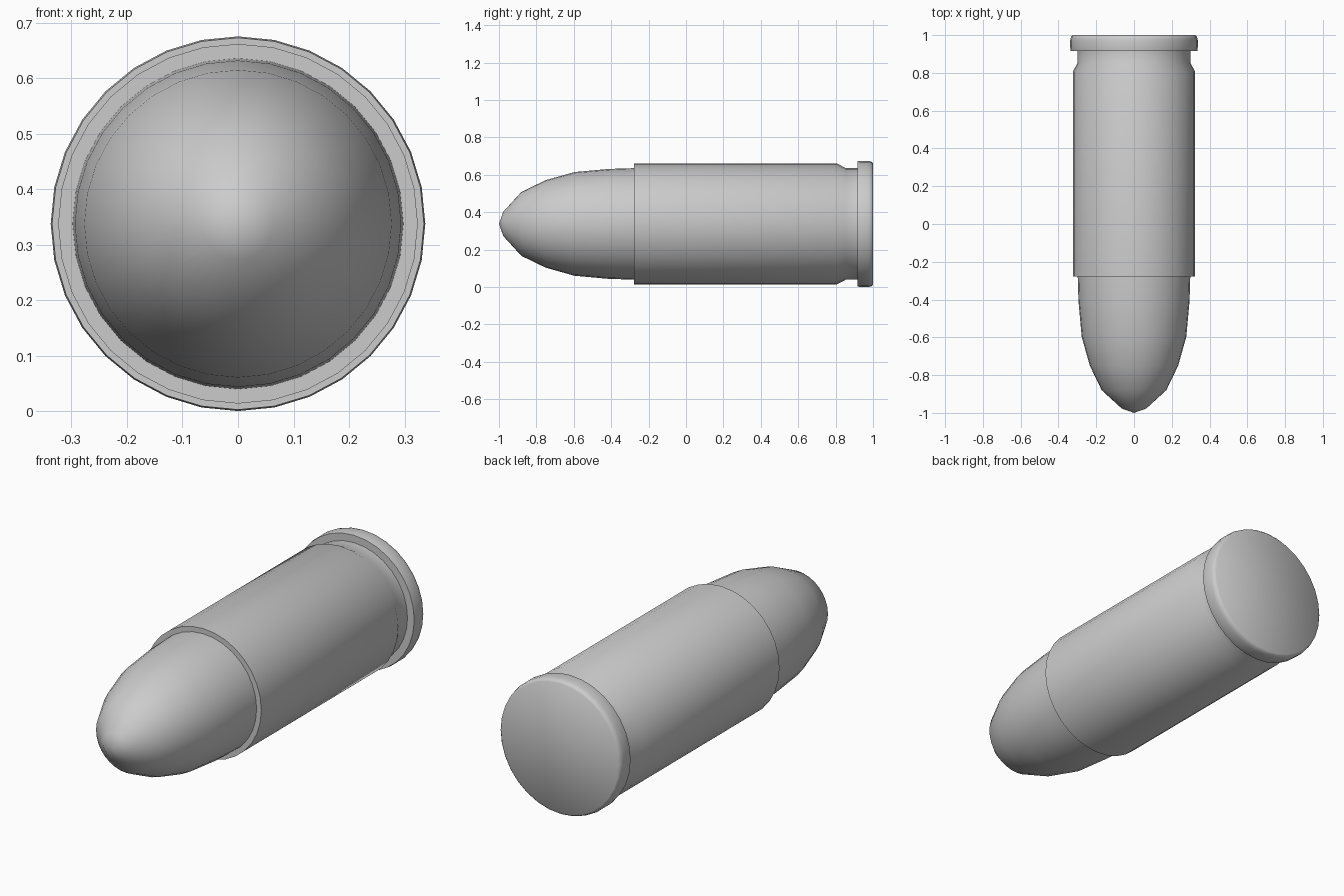
import bpy, bmesh, math

if "Cube" in bpy.data.objects:
    bpy.data.objects.remove(bpy.data.objects["Cube"])

SIDES = 32
AXIS_Z = 0.3375


def lathe(name, profile, angle=40):
    """Revolve (y, radius) points around the horizontal y axis; end points are capped."""
    bm = bmesh.new()
    rings = []
    for y, r in profile:
        if r == 0:
            rings.append([bm.verts.new((0, y, 0))] * SIDES)
            continue
        rings.append([bm.verts.new((r * math.sin(2 * math.pi * i / SIDES), y,
                                    r * math.cos(2 * math.pi * i / SIDES)))
                      for i in range(SIDES)])
    for a, b in zip(rings, rings[1:]):
        for i in range(SIDES):
            j = (i + 1) % SIDES
            bm.faces.new(dict.fromkeys((a[i], a[j], b[j], b[i])))
    for ring, (_, r) in ((rings[0], profile[0]), (rings[-1], profile[-1])):
        if r > 0:
            bm.faces.new(ring)
    bmesh.ops.recalc_face_normals(bm, faces=bm.faces[:])
    mesh = bpy.data.meshes.new(name)
    bm.to_mesh(mesh)
    bm.free()
    obj = bpy.data.objects.new(name, mesh)
    obj.location.z = AXIS_Z
    bpy.context.collection.objects.link(obj)
    bpy.ops.object.select_all(action='DESELECT')
    obj.select_set(True)
    bpy.context.view_layer.objects.active = obj
    bpy.ops.object.shade_smooth_by_angle(angle=math.radians(angle))
    return obj


# Rounded projectile, seated a little way into the case mouth
lathe("bullet_tip", [(-1.0, 0), (-0.977, 0.065), (-0.88, 0.171), (-0.75, 0.234),
                     (-0.597, 0.277), (-0.41, 0.294), (-0.28, 0.298), (-0.24, 0.298)], 60)

# Straight case with tapered extraction groove, rim and flat base
lathe("casing", [(-0.278, 0.297), (-0.278, 0.324), (0.805, 0.324), (0.855, 0.298),
                 (0.917, 0.298), (0.917, 0.335), (0.935, 0.3375), (0.975, 0.3375),
                 (0.992, 0.333), (1.0, 0.324)], 60)
